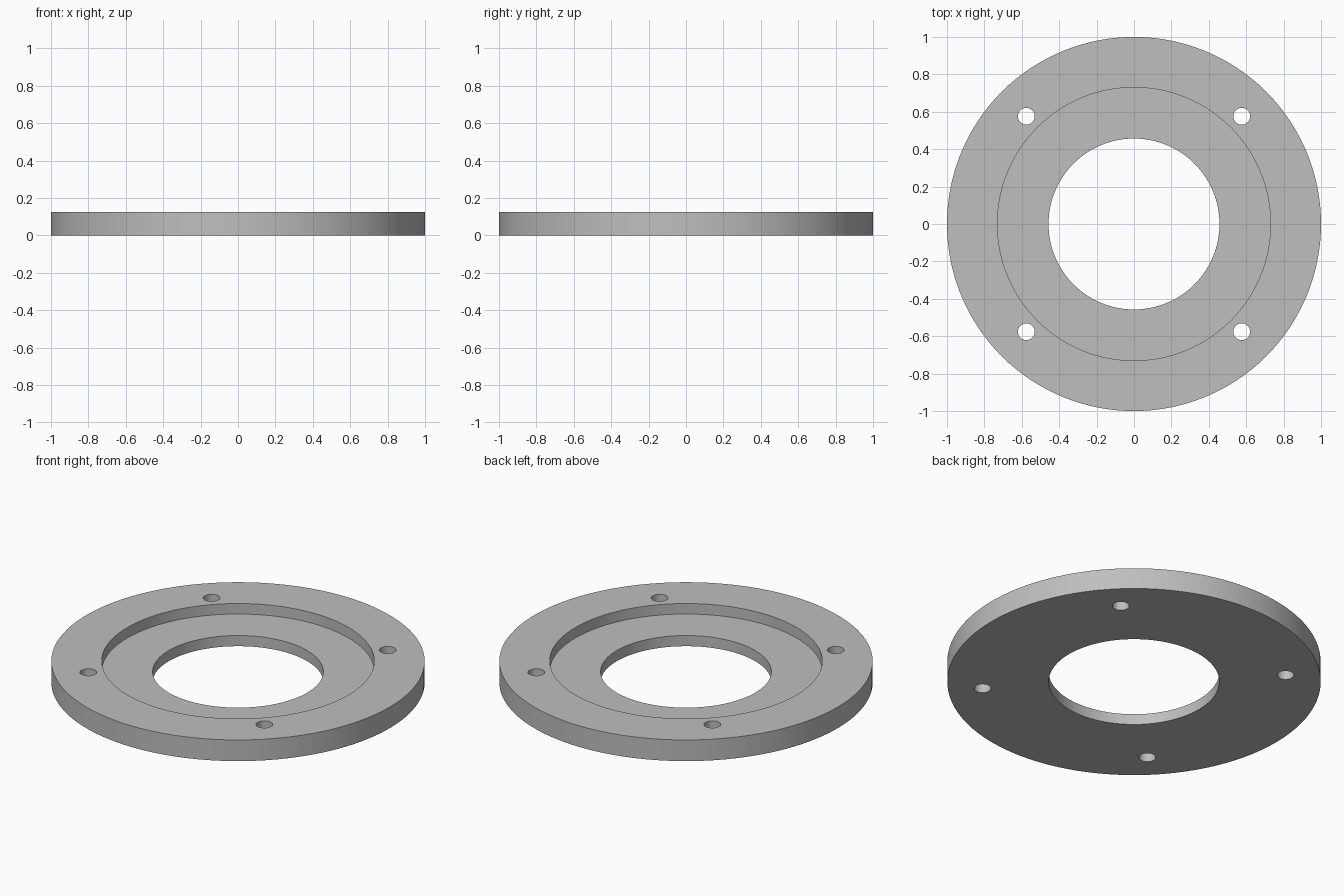
import bpy
import bmesh
from math import radians, tau
from mathutils import Matrix, Vector

cube = bpy.data.objects.get("Cube")
if cube:
    bpy.data.objects.remove(cube, do_unlink=True)

OUTER, RECESS, BORE = 1.0, 0.73, 0.457
HEIGHT, FLOOR = 0.125, 0.063
HOLE_POS, HOLE_RADIUS = 0.576, 0.045

grey = bpy.data.materials.new("plain grey")
grey.use_nodes = True
colour = (0.52, 0.52, 0.52, 1)
grey.diffuse_color = colour
grey.node_tree.nodes["Principled BSDF"].inputs["Base Color"].default_value = colour


def add_object(name, bm):
    bmesh.ops.recalc_face_normals(bm, faces=bm.faces)
    mesh = bpy.data.meshes.new(name)
    bm.to_mesh(mesh)
    bm.free()
    mesh.materials.append(grey)
    obj = bpy.data.objects.new(name, mesh)
    bpy.context.collection.objects.link(obj)
    return obj


# Stepped ring, turned from its cross-section
profile = [(BORE, 0), (OUTER, 0), (OUTER, HEIGHT),
           (RECESS, HEIGHT), (RECESS, FLOOR), (BORE, FLOOR)]
bm = bmesh.new()
verts = [bm.verts.new((r, 0, z)) for r, z in profile]
edges = [bm.edges.new((a, b)) for a, b in zip(verts, verts[1:] + verts[:1])]
bmesh.ops.spin(bm, geom=verts + edges, cent=(0, 0, 0), axis=(0, 0, 1),
               angle=tau, steps=128, use_merge=True)
bmesh.ops.remove_doubles(bm, verts=bm.verts, dist=0.0001)
flange = add_object("flange_ring", bm)

# Four bolt holes through the rim
bm = bmesh.new()
for x in (-HOLE_POS, HOLE_POS):
    for y in (-HOLE_POS, HOLE_POS):
        bmesh.ops.create_cone(bm, cap_ends=True, segments=32,
                              radius1=HOLE_RADIUS, radius2=HOLE_RADIUS,
                              depth=HEIGHT * 2,
                              matrix=Matrix.Translation(Vector((x, y, HEIGHT / 2))))
cutter = add_object("bolt_hole_cutter", bm)
cutter.hide_render = True

cut = flange.modifiers.new("bolt holes", 'BOOLEAN')
cut.operation = 'DIFFERENCE'
cut.solver = 'EXACT'
cut.object = cutter

bpy.ops.object.select_all(action='DESELECT')
flange.select_set(True)
bpy.context.view_layer.objects.active = flange
bpy.ops.object.modifier_apply(modifier=cut.name)
bpy.data.objects.remove(cutter, do_unlink=True)
bpy.ops.object.shade_smooth_by_angle(angle=radians(30))
